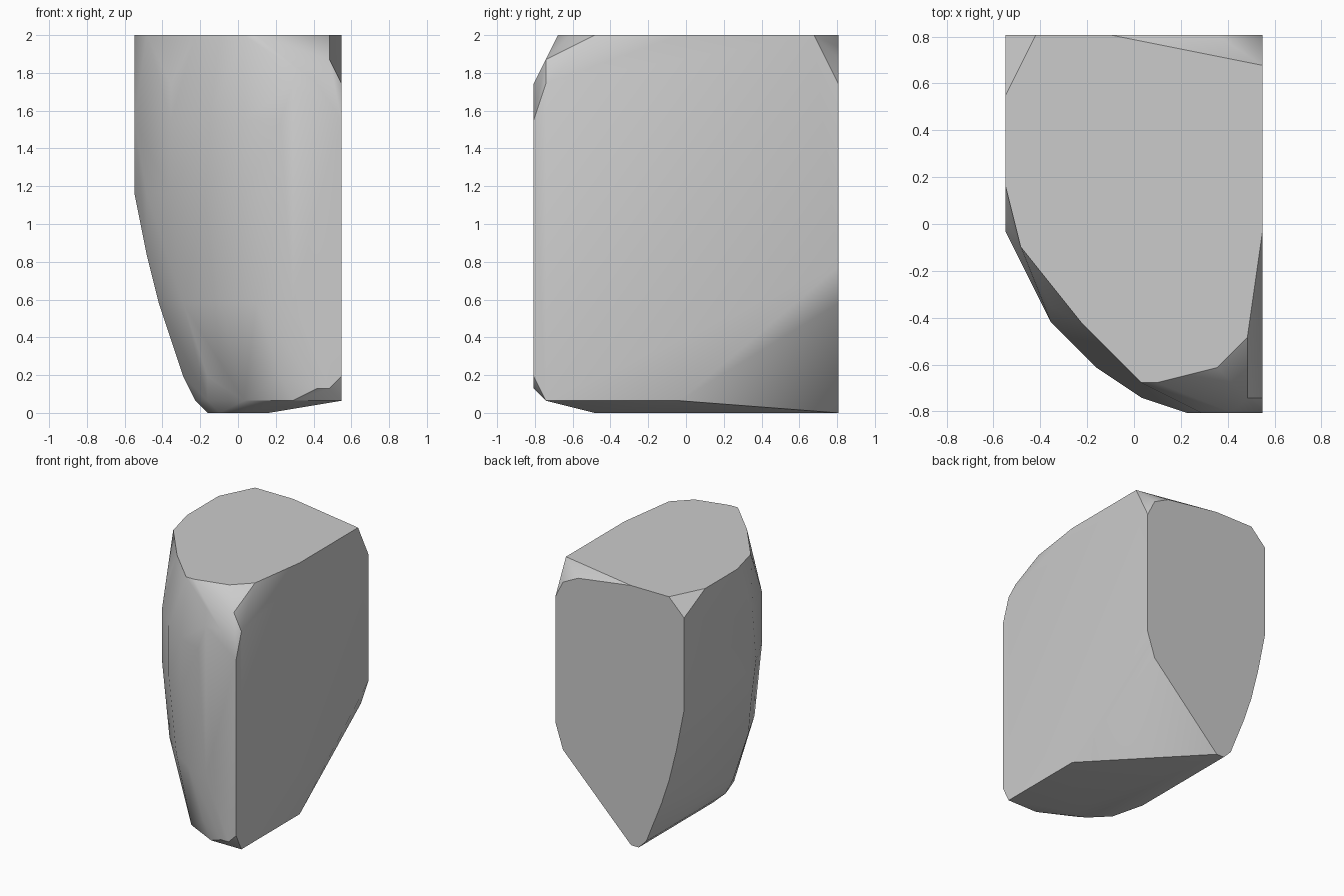
import bpy
import bmesh
import math

# Remove the default cube only
default_cube = bpy.data.objects.get("Cube")
if default_cube:
    bpy.data.objects.remove(default_cube, do_unlink=True)

# The stone is measured in equal steps: 17 wide, 25 deep, 31 high
STEPS_WIDE, STEPS_DEEP, STEPS_HIGH = 17, 25, 31
STEP = 2 / STEPS_HIGH


def make_material(name, colour):
    """Plain material, same colour in viewport and render."""
    material = bpy.data.materials.new(name)
    material.use_nodes = True
    material.diffuse_color = colour
    shader = next(node for node in material.node_tree.nodes
                  if node.type == "BSDF_PRINCIPLED")
    shader.inputs["Base Color"].default_value = colour
    return material


def layer(height, outline):
    """Place outline corners (across, back) at one height, in steps."""
    return [((across - STEPS_WIDE / 2) * STEP,
             (back - STEPS_DEEP / 2) * STEP,
             height * STEP) for across, back in outline]


def make_hull(name, points, material):
    """Wrap the points in a convex skin with merged flat faces."""
    bm = bmesh.new()
    for point in points:
        bm.verts.new(point)
    hull = bmesh.ops.convex_hull(bm, input=bm.verts[:])
    spare = {item for item in hull["geom_interior"] + hull["geom_unused"]
             if isinstance(item, bmesh.types.BMVert)}
    bmesh.ops.delete(bm, geom=list(spare), context="VERTS")
    bmesh.ops.dissolve_limit(bm, angle_limit=math.radians(1),
                             verts=bm.verts[:], edges=bm.edges[:])
    bmesh.ops.recalc_face_normals(bm, faces=bm.faces[:])
    mesh = bpy.data.meshes.new(name)
    bm.to_mesh(mesh)
    bm.free()
    mesh.materials.append(material)
    obj = bpy.data.objects.new(name, mesh)
    bpy.context.collection.objects.link(obj)
    return obj


# Flat top and its chipped corners
top_points = (
    layer(31, [(0, 21), (2, 25), (7, 25), (17, 23), (17, 12), (16, 5),
               (14, 3), (10, 2), (9, 2), (5, 6), (1, 11), (0, 15)])
    + layer(30, [(14, 25)])
    + layer(29, [(16, 1), (0, 25), (16, 25)])
    + layer(27, [(17, 1), (15, 0), (13, 0), (0, 13), (3, 7), (6, 4),
                 (17, 25)])
)

# Rounded front, tapering down to a narrow foot
front_points = (
    layer(24, [(17, 0), (12, 0), (9, 1), (6, 3), (3, 6), (0, 12)])
    + layer(18, [(0, 13), (1, 10), (3, 6), (6, 3), (9, 1), (12, 0)])
    + layer(13, [(1, 11), (2, 9)])
    + layer(9, [(2, 10), (4, 6), (7, 3), (10, 1), (13, 0)])
    + layer(6, [(3, 10)])
    + layer(3, [(4, 10), (6, 6), (9, 3), (12, 1), (17, 0)])
    + layer(2, [(15, 0), (16, 0)])
)

# Curved right edge and slanted left edge of the flat back
BACK = STEPS_DEEP
back_edge = [(0, 18), (1, 13), (2, 9), (3, 6), (5, 1),
             (17, 12), (16, 9), (15, 8)]
back_points = [point for across, height in back_edge
               for point in layer(height, [(across, BACK)])]

# Nearly flat underside
foot_points = (
    layer(1, [(5, 10), (6, 7), (9, 3), (13, 1), (17, 1), (17, 12)])
    + layer(0, [(6, 25), (7, 25), (6, 11), (7, 7), (9, 5), (11, 5)])
)

stone_grey = make_material("stone grey", (0.6, 0.6, 0.6, 1))
stone = make_hull("stone_block",
                  top_points + front_points + back_points + foot_points,
                  stone_grey)

# Soft front facets, crisp outer edges
bpy.ops.object.select_all(action="DESELECT")
stone.select_set(True)
bpy.context.view_layer.objects.active = stone
bpy.ops.object.shade_smooth_by_angle(angle=math.radians(30))
